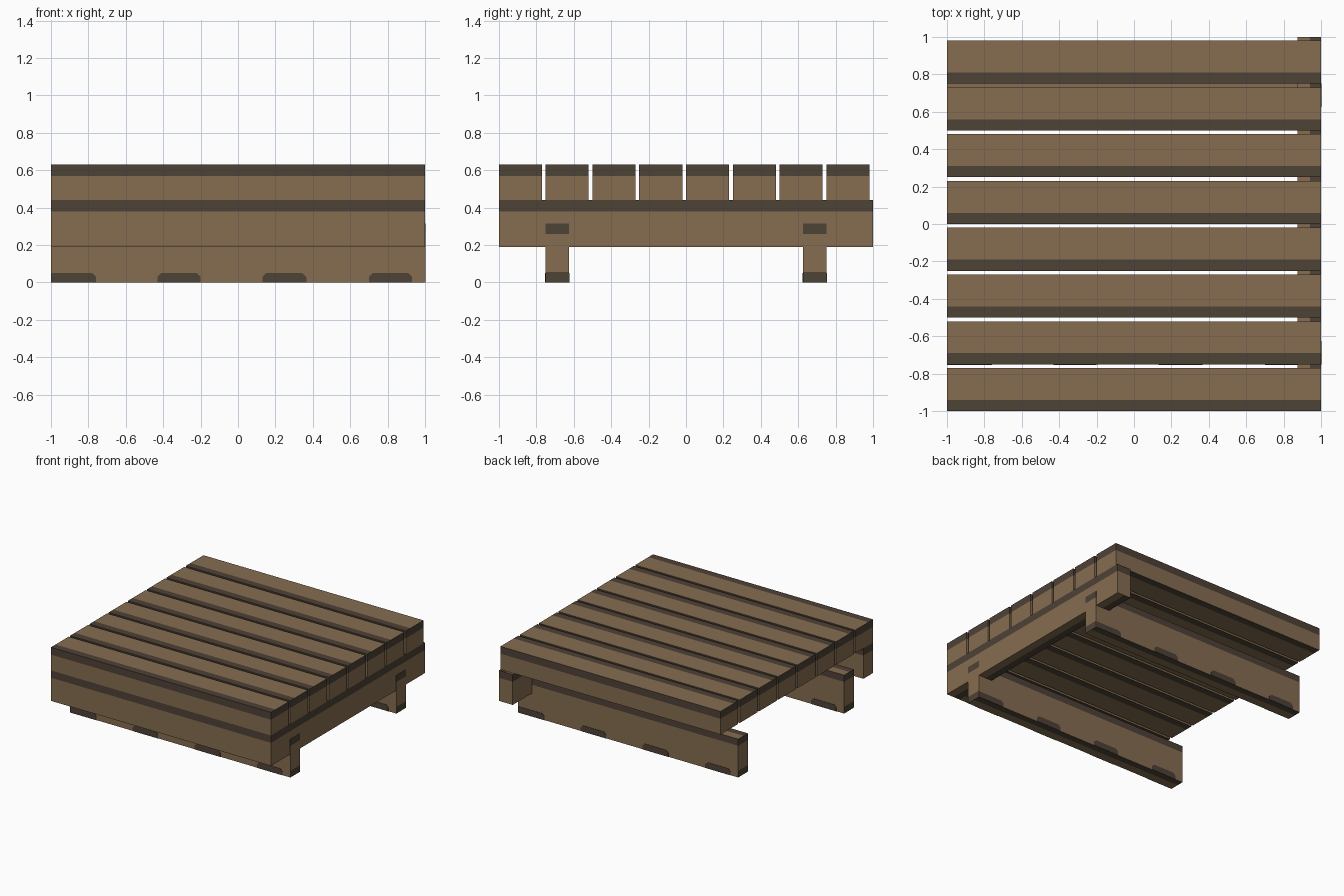
import bpy, bmesh
from mathutils import Vector

if "Cube" in bpy.data.objects:
    bpy.data.objects.remove(bpy.data.objects["Cube"])


def material(name, rgb):
    m = bpy.data.materials.new(name)
    m.diffuse_color = (*rgb, 1.0)
    m.use_nodes = True
    m.node_tree.nodes["Principled BSDF"].inputs["Base Color"].default_value = m.diffuse_color
    return m


WOOD = material("brown_wood", (0.240, 0.152, 0.081))
DARK = material("dark_wood", (0.076, 0.054, 0.037))


def finish(name, bm):
    bmesh.ops.recalc_face_normals(bm, faces=bm.faces[:])
    mesh = bpy.data.meshes.new(name)
    bm.to_mesh(mesh)
    bm.free()
    for m in (WOOD, DARK):
        mesh.materials.append(m)
    obj = bpy.data.objects.new(name, mesh)
    bpy.context.collection.objects.link(obj)
    return obj


def beam(name, lo, hi, strip, front, dark_ends=False):
    """Timber with a dark band round the top of its sides and along one edge of its top and bottom."""
    lo, hi, front = Vector(lo), Vector(hi), Vector(front)
    bm = bmesh.new()
    bmesh.ops.create_cube(bm, size=1)
    for v in bm.verts:
        v.co = Vector([(a + b) / 2 + c * (b - a) for a, b, c in zip(lo, hi, v.co)])
    mid = (lo + hi) / 2
    half = abs((hi - lo).dot(front)) / 2
    up = Vector((0, 0, 1))
    cuts = [(Vector((0, 0, hi.z - strip)), up),
            (mid + front * (half - strip), front),
            (mid - front * (half - strip), front)]
    if dark_ends:
        cuts.append((Vector((0, 0, lo.z + strip)), up))
    for co, no in cuts:
        bmesh.ops.bisect_plane(bm, geom=bm.verts[:] + bm.edges[:] + bm.faces[:],
                               plane_co=co, plane_no=no)
    bmesh.ops.recalc_face_normals(bm, faces=bm.faces[:])
    for f in bm.faces:
        c = f.calc_center_median()
        along = (c - mid).dot(front)
        if f.normal.z > 0.5:
            dark = along > half - strip
        elif f.normal.z < -0.5:
            dark = along < -(half - strip)
        else:
            dark = c.z > hi.z - strip
            if dark_ends and abs(f.normal.x) > 0.5:
                dark = dark or c.z < lo.z + strip
        f.material_index = int(dark)
    return finish(name, bm)


def patch(name, x0, x1, y, side, turn):
    """Thin dark plate with clipped upper corners on the side of a skid."""
    h, k = 0.05, 0.02
    left = 0 if x0 <= -1 else k
    pts = [(x0, 0), (x1, 0), (x1, h - k), (x1 - k, h), (x0 + left, h)]
    if left:
        pts.append((x0, h - k))
    bm = bmesh.new()
    f = bm.faces.new([bm.verts.new((turn * x, y, z)) for x, z in pts])
    ext = bmesh.ops.extrude_face_region(bm, geom=[f])
    for v in ext["geom"]:
        if isinstance(v, bmesh.types.BMVert):
            v.co.y += side * 0.003
    for f in bm.faces:
        f.material_index = 1
    finish(name, bm)


# Deck planks
for i in range(8):
    y = -1 + 0.25 * i
    beam(f"deck_plank_{i + 1}", (-1, y, 0.44), (1, y + 0.23, 0.63), 0.06, (0, -1, 0))

# Right and front rim beams
beam("right_rim_beam", (0.875, -1, 0.19), (1, 1, 0.44), 0.06, (1, 0, 0))
beam("front_rim_beam", (-1, -1, 0.19), (0.875, -0.875, 0.44), 0.06, (0, -1, 0))

# Skids with dark patches along both lower sides
PATCHES = [(-1, -0.76), (-0.43, -0.20), (0.13, 0.365), (0.70, 0.93)]
for label, y0, y1 in (("front", -0.75, -0.625), ("back", 0.625, 0.75)):
    beam(f"{label}_skid", (-1, y0, 0), (1.002, y1, 0.315), 0.055, (0, -1, 0), True)
    for i, (a, b) in enumerate(PATCHES, 1):
        patch(f"{label}_skid_outer_patch_{i}", a, b, y0, -1, 1)
        patch(f"{label}_skid_inner_patch_{i}", a, b, y1, 1, -1)
